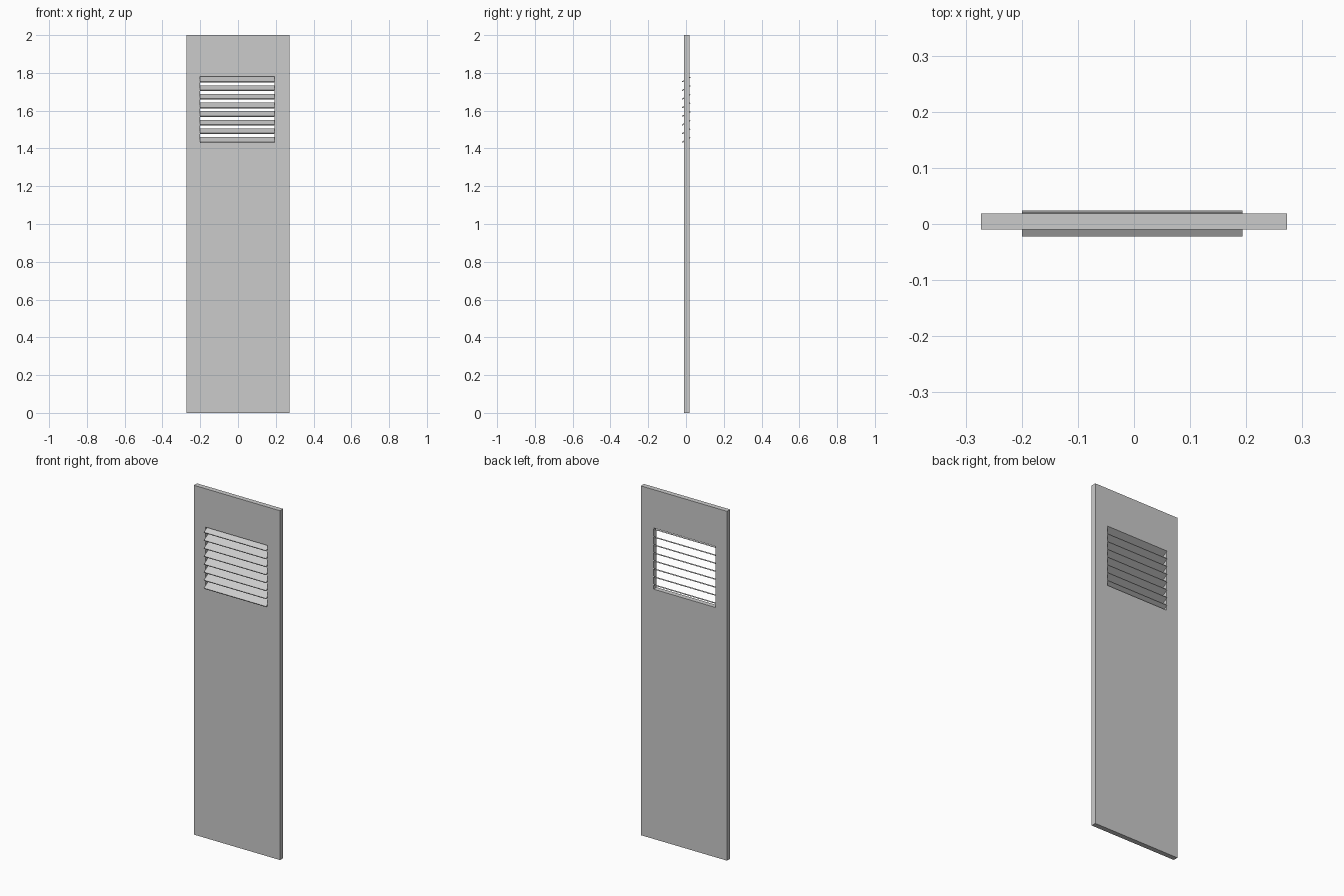
import bpy, bmesh, math
from mathutils import Matrix

if "Cube" in bpy.data.objects:
    bpy.data.objects.remove(bpy.data.objects["Cube"])

# Opening limits shared by the panel and the slats
X0, X1 = -0.20, 0.193
Z0, Z1 = 1.43, 1.78
Y_FRONT, Y_BACK = -0.0098, 0.0188


def add_object(name, bm):
    bmesh.ops.recalc_face_normals(bm, faces=bm.faces)
    mesh = bpy.data.meshes.new(name)
    bm.to_mesh(mesh)
    bm.free()
    obj = bpy.data.objects.new(name, mesh)
    bpy.context.collection.objects.link(obj)
    return obj


# Door panel: a 3 x 3 grid without its middle cell, extruded to thickness
bm = bmesh.new()
xs, zs = (-0.273, X0, X1, 0.273), (0, Z0, Z1, 2)
grid = [[bm.verts.new((x, Y_FRONT, z)) for x in xs] for z in zs]
for r in range(3):
    for c in range(3):
        if (r, c) != (1, 1):
            bm.faces.new((grid[r][c], grid[r][c + 1],
                          grid[r + 1][c + 1], grid[r + 1][c]))
ext = bmesh.ops.extrude_face_region(bm, geom=bm.faces[:], use_keep_orig=True)
moved = [v for v in ext["geom"] if isinstance(v, bmesh.types.BMVert)]
bmesh.ops.translate(bm, verts=moved, vec=(0, Y_BACK - Y_FRONT, 0))
add_object("door_panel", bm)

# Louvre slats: tilted boards, low at the front and high at the back
COUNT, DEPTH, THICK, TILT = 8, 0.05, 0.006, math.radians(30)
half_h = (DEPTH * math.sin(TILT) + THICK * math.cos(TILT)) / 2
pitch = (Z1 - Z0 - 2 * half_h) / (COUNT - 1)
for i in range(COUNT):
    bm = bmesh.new()
    place = (Matrix.Translation(((X0 + X1) / 2, 0.001, Z0 + half_h + i * pitch))
             @ Matrix.Rotation(TILT, 4, 'X')
             @ Matrix.Diagonal((X1 - X0, DEPTH, THICK, 1)))
    bmesh.ops.create_cube(bm, size=1, matrix=place)
    add_object(f"louvre_slat_{i + 1}", bm)
